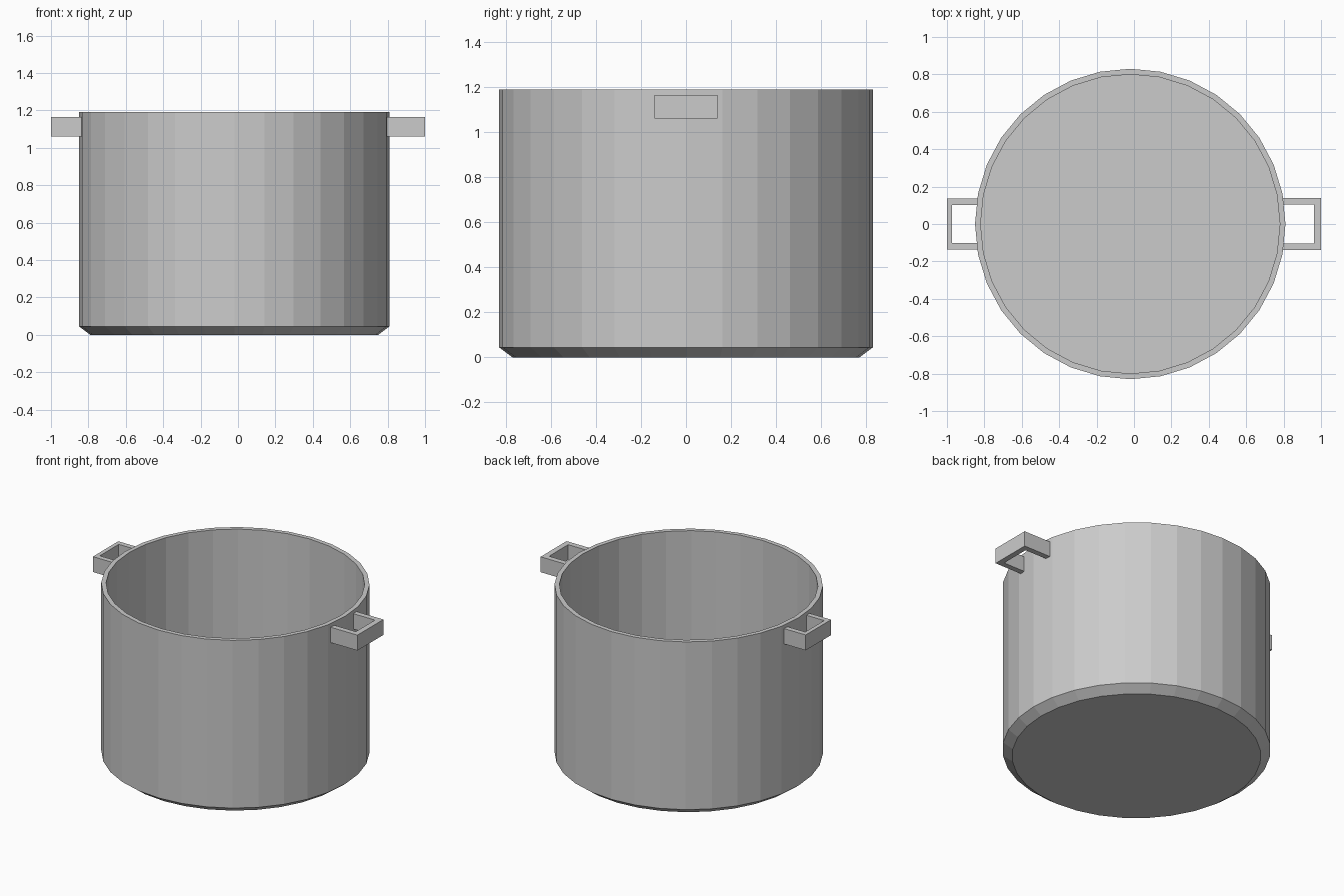
import bpy, bmesh
from math import cos, sin, tau

if "Cube" in bpy.data.objects:
    bpy.data.objects.remove(bpy.data.objects["Cube"], do_unlink=True)

SIDES = 32
CENTRE_X = -0.02

# Single grey metal
metal = bpy.data.materials.new("grey_metal")
metal.use_nodes = True
colour = (0.6, 0.6, 0.6, 1)
metal.diffuse_color = colour
metal.node_tree.nodes["Principled BSDF"].inputs["Base Color"].default_value = colour


def finish(name, bm):
    bmesh.ops.recalc_face_normals(bm, faces=bm.faces)
    mesh = bpy.data.meshes.new(name)
    bm.to_mesh(mesh)
    bm.free()
    mesh.materials.append(metal)
    obj = bpy.data.objects.new(name, mesh)
    bpy.context.collection.objects.link(obj)
    return obj


def make_pot(name, profile):
    """Turn (radius, height) points into a faceted vessel, capped at both ends."""
    bm = bmesh.new()
    rings = [[bm.verts.new((CENTRE_X + r * cos(tau * i / SIDES), r * sin(tau * i / SIDES), z))
              for i in range(SIDES)] for r, z in profile]
    for low, high in zip(rings, rings[1:]):
        for i in range(SIDES):
            j = (i + 1) % SIDES
            bm.faces.new((low[i], low[j], high[j], high[i]))
    bm.faces.new(rings[0])
    bm.faces.new(rings[-1])
    return finish(name, bm)


def make_handle(name, root, outer, inner, half_width, bar, bottom, top):
    """U-shaped bracket, open towards the pot wall."""
    gap = half_width - bar
    outline = [(root, -half_width), (outer, -half_width), (outer, half_width), (root, half_width),
               (root, gap), (inner, gap), (inner, -gap), (root, -gap)]
    bm = bmesh.new()
    low = [bm.verts.new((x, y, bottom)) for x, y in outline]
    high = [bm.verts.new((x, y, top)) for x, y in outline]
    count = len(outline)
    for i in range(count):
        j = (i + 1) % count
        bm.faces.new((low[i], low[j], high[j], high[i]))
    # Three quads each for the upper and lower sides
    for ring in (low, high):
        for a, b, c, d in ((0, 1, 6, 7), (1, 2, 5, 6), (2, 3, 4, 5)):
            bm.faces.new((ring[a], ring[b], ring[c], ring[d]))
    return finish(name, bm)


# Vessel: chamfered base, straight wall, flat rim, inner wall and floor
make_pot("pot_body", [(0.77, 0), (0.83, 0.045), (0.83, 1.19), (0.8, 1.19), (0.8, 0.045)])

# Side handles
make_handle("left_handle", 0.795, 1.0, 0.962, 0.14, 0.037, 1.06, 1.165)
make_handle("right_handle", -0.835, -1.0, -0.972, 0.137, 0.035, 1.06, 1.165)
